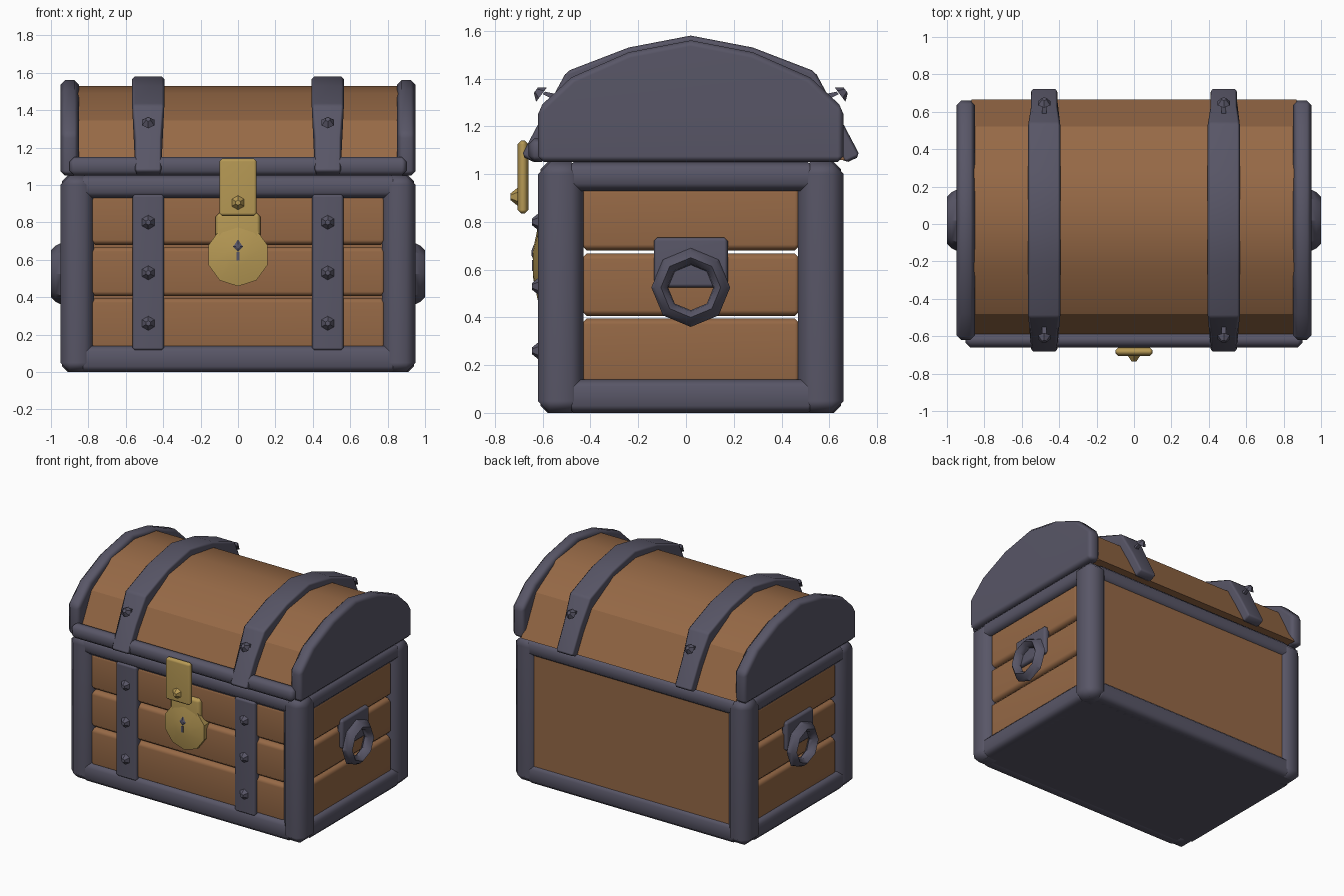
import bpy, bmesh, math
from mathutils import Matrix, Vector

if "Cube" in bpy.data.objects:
    bpy.data.objects.remove(bpy.data.objects["Cube"])

CY = 0.02  # depth centre of the chest


def material(name, rgb):
    m = bpy.data.materials.new(name)
    m.diffuse_color = (*rgb, 1)
    m.use_nodes = True
    m.node_tree.nodes["Principled BSDF"].inputs["Base Color"].default_value = m.diffuse_color
    return m


WOOD = material("brown wood", (0.305, 0.141, 0.061))
IRON = material("grey iron", (0.098, 0.093, 0.135))
BRASS = material("brass", (0.47, 0.32, 0.09))


def finish(name, bm, mat, bevel=0, angle=50):
    if bevel:
        edges = [e for e in bm.edges if e.calc_face_angle(0) > math.radians(35)]
        bmesh.ops.bevel(bm, geom=edges, offset=bevel, segments=1, profile=0.5, affect='EDGES')
    bmesh.ops.recalc_face_normals(bm, faces=bm.faces)
    me = bpy.data.meshes.new(name)
    bm.to_mesh(me)
    bm.free()
    me.materials.append(mat)
    ob = bpy.data.objects.new(name, me)
    bpy.context.collection.objects.link(ob)
    bpy.ops.object.select_all(action='DESELECT')
    ob.select_set(True)
    bpy.context.view_layer.objects.active = ob
    bpy.ops.object.shade_smooth_by_angle(angle=math.radians(angle))
    wn = ob.modifiers.new("weighted", 'WEIGHTED_NORMAL')
    wn.keep_sharp = True
    return ob


def box(name, x0, x1, y0, y1, z0, z1, mat, bevel=0.0):
    bm = bmesh.new()
    bmesh.ops.create_cube(bm, size=1)
    for v in bm.verts:
        v.co = ((x0 + x1) / 2 + v.co.x * (x1 - x0),
                (y0 + y1) / 2 + v.co.y * (y1 - y0),
                (z0 + z1) / 2 + v.co.z * (z1 - z0))
    return finish(name, bm, mat, bevel)


def stud(name, pos, direction, mat, r1=0.038, r2=0.014, h=0.03, n=6, angle=20):
    """Tapered disc whose base is at pos, pointing along direction."""
    bm = bmesh.new()
    bmesh.ops.create_cone(bm, cap_ends=True, segments=n, radius1=r1, radius2=r2, depth=h)
    rot = Vector(direction).to_track_quat('Z', 'Y').to_matrix().to_4x4()
    bm.transform(Matrix.Translation(pos) @ rot @ Matrix.Translation((0, 0, h / 2)))
    return finish(name, bm, mat, 0, angle)


def prism(name, pts, x0, x1, mat, bevel=0, angle=50):
    """Extrude a closed (y, z) outline along x."""
    bm = bmesh.new()
    f = bm.faces.new([bm.verts.new((x0, y, z)) for y, z in pts])
    new = bmesh.ops.extrude_face_region(bm, geom=[f])['geom']
    bmesh.ops.translate(bm, vec=(x1 - x0, 0, 0),
                        verts=[g for g in new if isinstance(g, bmesh.types.BMVert)])
    return finish(name, bm, mat, bevel, angle)


def arch(half):
    """Mirror a half outline (base outwards to apex) about the depth centre."""
    return [(CY + d, z) for d, z in half] + [(CY - d, z) for d, z in reversed(half) if d > 0]


# Body frame: corner posts, rails and floor
for sx in (-1, 1):
    for y0, y1, tag in ((-0.62, -0.43, "front"), (0.47, 0.66, "back")):
        x0, x1 = sorted((sx * 0.77, sx * 0.95))
        box(f"{tag}_corner_post", x0, x1, y0, y1, 0, 1.05, IRON, 0.05)
for z0, z1, tag in ((0, 0.14, "bottom"), (0.93, 1.05, "top")):
    for sx in (-1, 1):
        x0, x1 = sorted((sx * 0.8, sx * 0.94))
        box(f"{tag}_side_rail", x0, x1, -0.5, 0.54, z0, z1, IRON, 0.03)
    box(f"{tag}_front_rail", -0.85, 0.85, -0.61, -0.49, z0, z1, IRON, 0.03)
    box(f"{tag}_back_rail", -0.85, 0.85, 0.53, 0.65, z0, z1, IRON, 0.03)
box("floor", -0.9, 0.9, -0.57, 0.61, 0, 0.04, IRON)

# Body planks and plain back panel
for z0, z1 in ((0.12, 0.395), (0.405, 0.668), (0.68, 0.945)):
    box("front_plank", -0.79, 0.79, -0.59, -0.5, z0, z1, WOOD, 0.025)
    for sx in (-1, 1):
        x0, x1 = sorted((sx * 0.82, sx * 0.915))
        box("side_plank", x0, x1, -0.44, 0.48, z0, z1, WOOD, 0.025)
box("back_panel", -0.8, 0.8, 0.56, 0.63, 0.1, 0.95, WOOD)

# Lid barrel, end caps and front rail
barrel = [(0.645, 1.06), (0.5, 1.345), (0.26, 1.49), (0, 1.53)]
prism("lid_barrel", arch(barrel), -0.87, 0.87, WOOD, 0, 28)
cap = [(0.64, 1.05), (0.64, 1.275), (0.5, 1.405), (0.26, 1.51), (0, 1.56)]
for sx in (-1, 1):
    prism("lid_end_cap", arch(cap), sx * 0.85, sx * 0.95, IRON, 0.025)
box("lid_front_rail", -0.9, 0.9, -0.66, -0.58, 1.05, 1.15, IRON, 0.025)

# Straps with bolts on lid and body
outer = [(0.71, 1.075), (0.615, 1.255), (0.52, 1.43), (0.26, 1.53), (0, 1.58)]
inner = [(0, 1.50), (0.25, 1.46), (0.48, 1.34), (0.56, 1.2), (0.645, 1.045)]
strap = [(CY + d, z) for d, z in outer] + [(CY - d, z) for d, z in outer[-2::-1]]
strap += [(CY - d, z) for d, z in inner[::-1]] + [(CY + d, z) for d, z in inner[1:]]
for sx in (-1, 1):
    x = sx * 0.48
    ob = prism("lid_strap", strap, x - 0.087, x + 0.087, IRON, 0.015)
    for v in ob.data.vertices:  # straps narrow towards their ends
        t = min(1, max(0, (1.43 - v.co.z) / 0.2))
        v.co.x = x + (v.co.x - x) * (1 - 0.2 * t)
    for sy in (-1, 1):
        stud("lid_bolt", (x, CY + sy * 0.625, 1.333), (0, sy * 0.8, 0.6), IRON)
        prism("lid_bolt_shank", [(CY + sy * d, z) for d, z in
              ((0.55, 1.30), (0.62, 1.335), (0.61, 1.345), (0.54, 1.33))],
              x - 0.012, x + 0.012, IRON)
    box("front_strap", x - 0.085, x + 0.085, -0.615, -0.55, 0.115, 0.95, IRON, 0.015)
    for z in (0.26, 0.53, 0.80):
        stud("front_bolt", (x, -0.615, z), (0, -1, 0), IRON)

# Hasp, lock and keyhole
box("hasp", -0.1, 0.1, -0.705, -0.66, 0.835, 1.14, BRASS, 0.015)
stud("hasp_bolt", (0, -0.705, 0.905), (0, -1, 0), BRASS)
box("lock_top", -0.12, 0.12, -0.622, -0.55, 0.6, 0.85, BRASS, 0.02)
stud("lock_edge", (0, -0.56, 0.625), (0, -1, 0), BRASS, 0.167, 0.167, 0.058, 10)
stud("lock_face", (0, -0.618, 0.625), (0, -1, 0), BRASS, 0.167, 0.06, 0.022, 10)
stud("keyhole", (0, -0.636, 0.67), (0, -1, 0), IRON, 0.038, 0.012, 0.01, 4)
box("keyhole_slot", -0.008, 0.008, -0.645, -0.63, 0.595, 0.64, IRON)

# Ring handles on both ends
for sx in (-1, 1):
    x0, x1 = sorted((sx * 0.89, sx * 0.945))
    box("handle_plate", x0, x1, CY - 0.155, CY + 0.155, 0.525, 0.735, IRON, 0.015)
    bm = bmesh.new()
    section = [(0.165, 0.945), (0.15, 0.975), (0.125, 1.0), (0.1, 0.975), (0.095, 0.945), (0.125, 0.92)]
    rings = []
    for i in range(8):
        a = i * math.tau / 8
        rings.append([bm.verts.new((sx * x, CY + r * math.cos(a), 0.525 + r * math.sin(a)))
                      for r, x in section])
    for i in range(8):
        a, b = rings[i], rings[(i + 1) % 8]
        for j in range(6):
            k = (j + 1) % 6
            bm.faces.new((a[j], a[k], b[k], b[j]))
    finish("handle_ring", bm, IRON, 0, 35)
